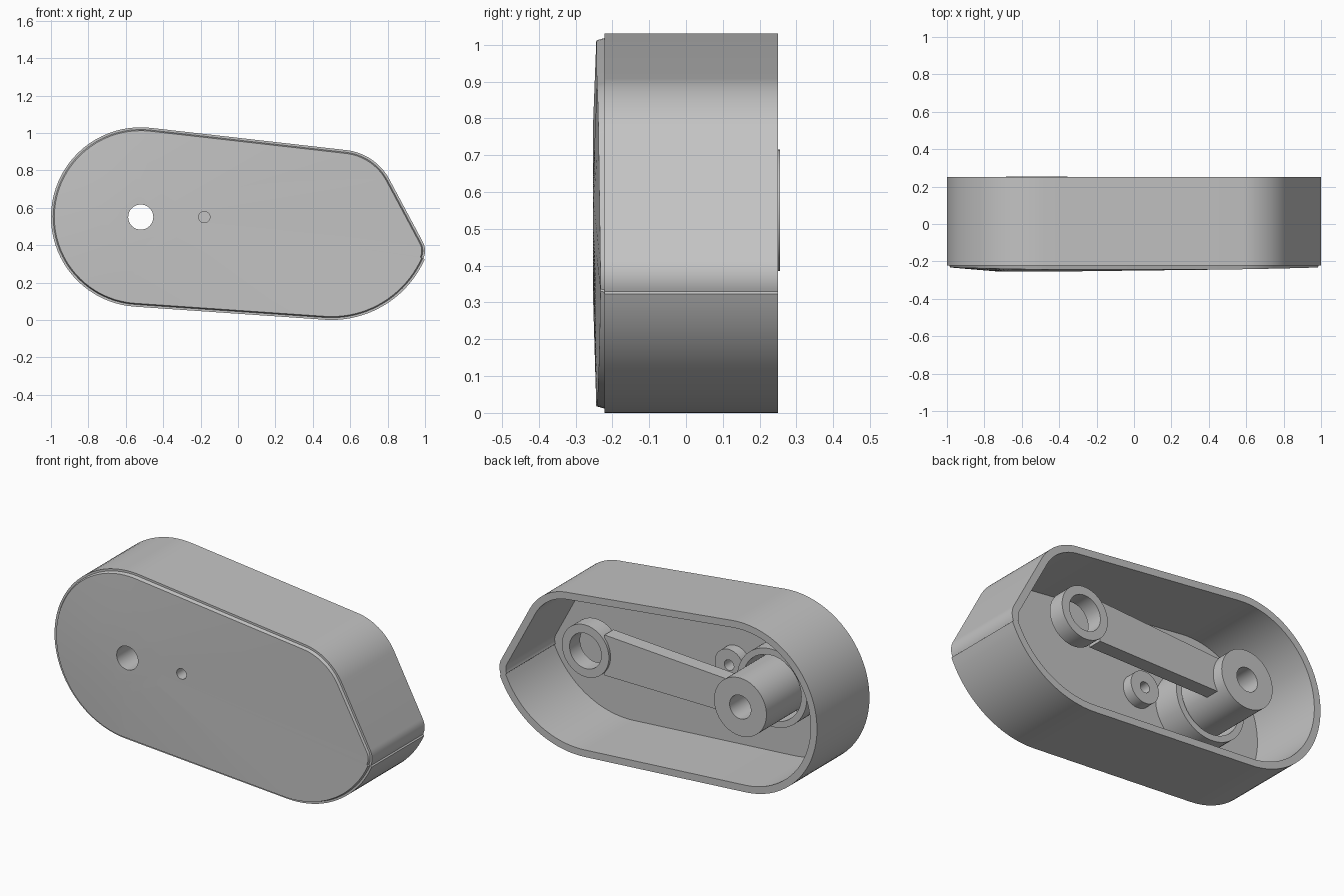
import bpy, bmesh, math
from math import sin, cos, radians

if "Cube" in bpy.data.objects:
    bpy.data.objects.remove(bpy.data.objects["Cube"], do_unlink=True)

grey = bpy.data.materials.new("plain grey")
grey.use_nodes = True
GREY = (0.55, 0.55, 0.55, 1)
grey.diffuse_color = GREY
grey.node_tree.nodes["Principled BSDF"].inputs["Base Color"].default_value = GREY

PIVOT = (-0.52, 0.55)
SCREW = (-0.18, 0.55)
EYE = (0.49, 0.58)


def finish(name, bm):
    bmesh.ops.recalc_face_normals(bm, faces=bm.faces)
    mesh = bpy.data.meshes.new(name)
    bm.to_mesh(mesh)
    bm.free()
    mesh.materials.append(grey)
    ob = bpy.data.objects.new(name, mesh)
    bpy.context.collection.objects.link(ob)
    return ob


def smooth(ob):
    bpy.ops.object.select_all(action='DESELECT')
    ob.select_set(True)
    bpy.context.view_layer.objects.active = ob
    bpy.ops.object.shade_smooth_by_angle(angle=radians(25))


def loft(name, rings, closed=False):
    """Skin a list of equal-length rings; cap the ends or join them."""
    bm = bmesh.new()
    rows = [[bm.verts.new(p) for p in ring] for ring in rings]
    n = len(rows[0])
    pairs = list(zip(rows, rows[1:]))
    if closed:
        pairs.append((rows[-1], rows[0]))
    for a, b in pairs:
        for i in range(n):
            j = (i + 1) % n
            bm.faces.new((a[i], a[j], b[j], b[i]))
    if not closed:
        bm.faces.new(rows[0])
        bm.faces.new(rows[-1])
    return finish(name, bm)


def circle(c, r, y, n=64):
    return [(c[0] + r * cos(math.tau * i / n), y, c[1] + r * sin(math.tau * i / n))
            for i in range(n)]


def tube(name, c, outer, inner, y0, y1):
    ob = loft(name, [circle(c, outer, y0), circle(c, outer, y1),
                     circle(c, inner, y1), circle(c, inner, y0)], closed=True)
    smooth(ob)
    return ob


def cut(ob, c, r, y0, y1):
    cutter = loft("cutter", [circle(c, r, y0), circle(c, r, y1)])
    cutter.hide_render = True
    mod = ob.modifiers.new("hole", 'BOOLEAN')
    mod.operation, mod.solver, mod.object = 'DIFFERENCE', 'EXACT', cutter
    bpy.context.view_layer.objects.active = ob
    bpy.ops.object.modifier_apply(modifier=mod.name)
    bpy.data.objects.remove(cutter, do_unlink=True)


# Housing outline: tangent arcs (centre x, centre z, radius, start, end, steps)
ARCS = [(-0.52, 0.55, 0.48, 83.5, 266.5, 40), (0.5, 0.545, 0.545, 266.5, 336, 20),
        (0.9, 0.37, 0.1, -24, 28.6, 10), (0.545, 0.61, 0.3, 28.6, 83.5, 16)]


def outline(inset, depth):
    pts = []
    for cx, cz, r, a0, a1, n in ARCS:
        for i in range(n + 1):
            a = radians(a0 + (a1 - a0) * i / n)
            x, z = cx + (r - inset) * cos(a), cz + (r - inset) * sin(a)
            pts.append((x, depth(x) if callable(depth) else depth, z))
    return pts


def front_disc(r, y):
    pts = []
    for x, _, z in outline(0, 0):
        a = math.atan2(z - PIVOT[1], x - PIVOT[0])
        pts.append((PIVOT[0] + r * cos(a), y, PIVOT[1] + r * sin(a)))
    return pts


# Hollow housing with a slightly domed front and an open back
housing = loft("housing", [
    front_disc(0.22, -0.253),
    outline(0.018, lambda x: -0.247 + 0.015 * x * x),
    outline(0.012, -0.222), outline(0, -0.222), outline(0, 0.25),
    outline(0.04, 0.25), outline(0.04, -0.19)])
cut(housing, PIVOT, 0.067, -0.4, 0.4)
cut(housing, SCREW, 0.03, -0.4, 0.4)
smooth(housing)

# Bosses on the inside floor
tube("pivot_collar", PIVOT, 0.22, 0.185, -0.2, -0.03)
tube("pivot_post", PIVOT, 0.165, 0.067, -0.2, 0.255)
tube("screw_boss", SCREW, 0.09, 0.03, -0.2, -0.13)

# Arm reaching from the post to an eye ring
tube("arm_eye", EYE, 0.148, 0.1, 0.11, 0.205)
x0, x1 = PIVOT[0] + 0.13, EYE[0] - 0.11


def arm_section(y):
    return [(x0, y, PIVOT[1] - 0.09), (x1, y, EYE[1] - 0.115),
            (x1, y, EYE[1] + 0.115), (x0, y, PIVOT[1] + 0.1)]


arm = loft("arm", [arm_section(0.11), arm_section(0.19)])
# Hollow the arm end so it hugs the eye ring
cut(arm, EYE, 0.12, 0, 0.4)
